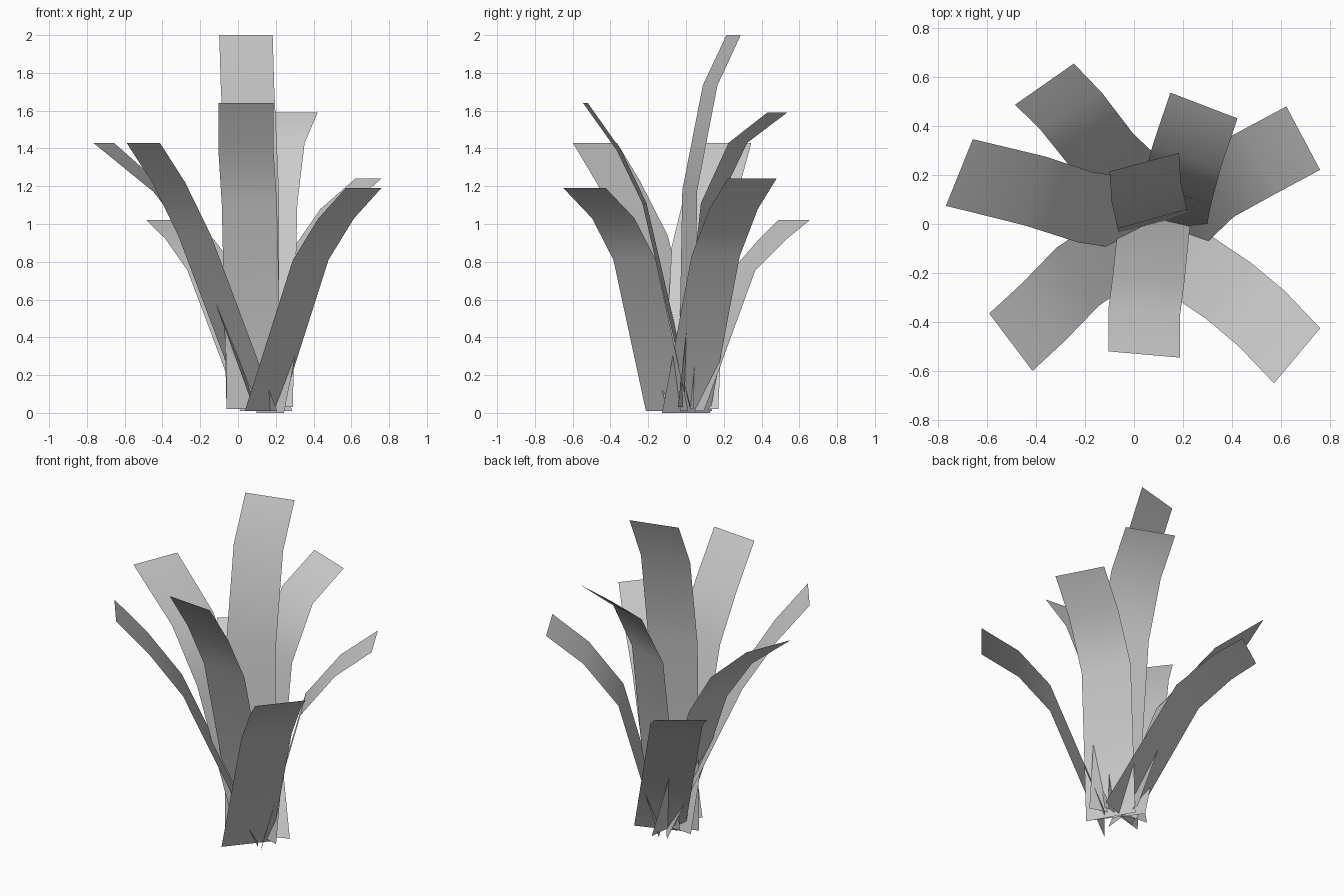
import bpy, math

WIDTH = 0.293

# Each blade: width heading at base and tip (degrees), then centreline points base to tip
BLADES = [
    (20, 35, [(.15, .045, .01), (-.135, .305, .755), (-.258, .462, .922), (-.365, .57, 1.02)]),
    (84, 68, [(.10, .025, .02), (-.197, .068, .88), (-.405, .135, 1.17), (-.712, .21, 1.43)]),
    (-54, -53, [(.12, .02, .01), (-.23, -.215, .94), (-.367, -.357, 1.22), (-.502, -.482, 1.43)]),
    (-4, -5, [(.085, .03, .03), (.06, -.22, 1.11), (.042, -.355, 1.39), (.042, -.532, 1.64)]),
    (50, 50, [(.13, -.10, .01), (.385, -.272, .81), (.52, -.385, 1.03), (.665, -.537, 1.19)]),
    (-60, -62, [(.17, .0, .0), (.335, .157, .83), (.507, .252, 1.08), (.69, .35, 1.24)]),
    (-17, -21, [(.15, .0, .03), (.175, .125, 1.11), (.215, .275, 1.43), (.285, .483, 1.59)]),
    (16, 15, [(.08, .0, .02), (.075, .02, 1.18), (.05, .128, 1.735), (.042, .252, 2.0)]),
]


def blade(name, a0, a1, path):
    # Flat ribbon swept along the bent centreline
    verts = []
    for i, (x, y, z) in enumerate(path):
        a = math.radians(a0 + (a1 - a0) * i / (len(path) - 1))
        dx, dy = math.cos(a) * WIDTH / 2, math.sin(a) * WIDTH / 2
        verts += [(x - dx, y - dy, z), (x + dx, y + dy, z)]
    faces = [(2*i, 2*i + 1, 2*i + 3, 2*i + 2) for i in range(len(path) - 1)]
    mesh = bpy.data.meshes.new(name)
    mesh.from_pydata(verts, [], faces)
    mesh.polygons.foreach_set("use_smooth", [True] * len(faces))
    mesh.update()
    obj = bpy.data.objects.new(name, mesh)
    bpy.context.collection.objects.link(obj)


# Tuft of leaf blades
for n, (a0, a1, path) in enumerate(BLADES, 1):
    blade(f"leaf_blade_{n}", a0, a1, path)
